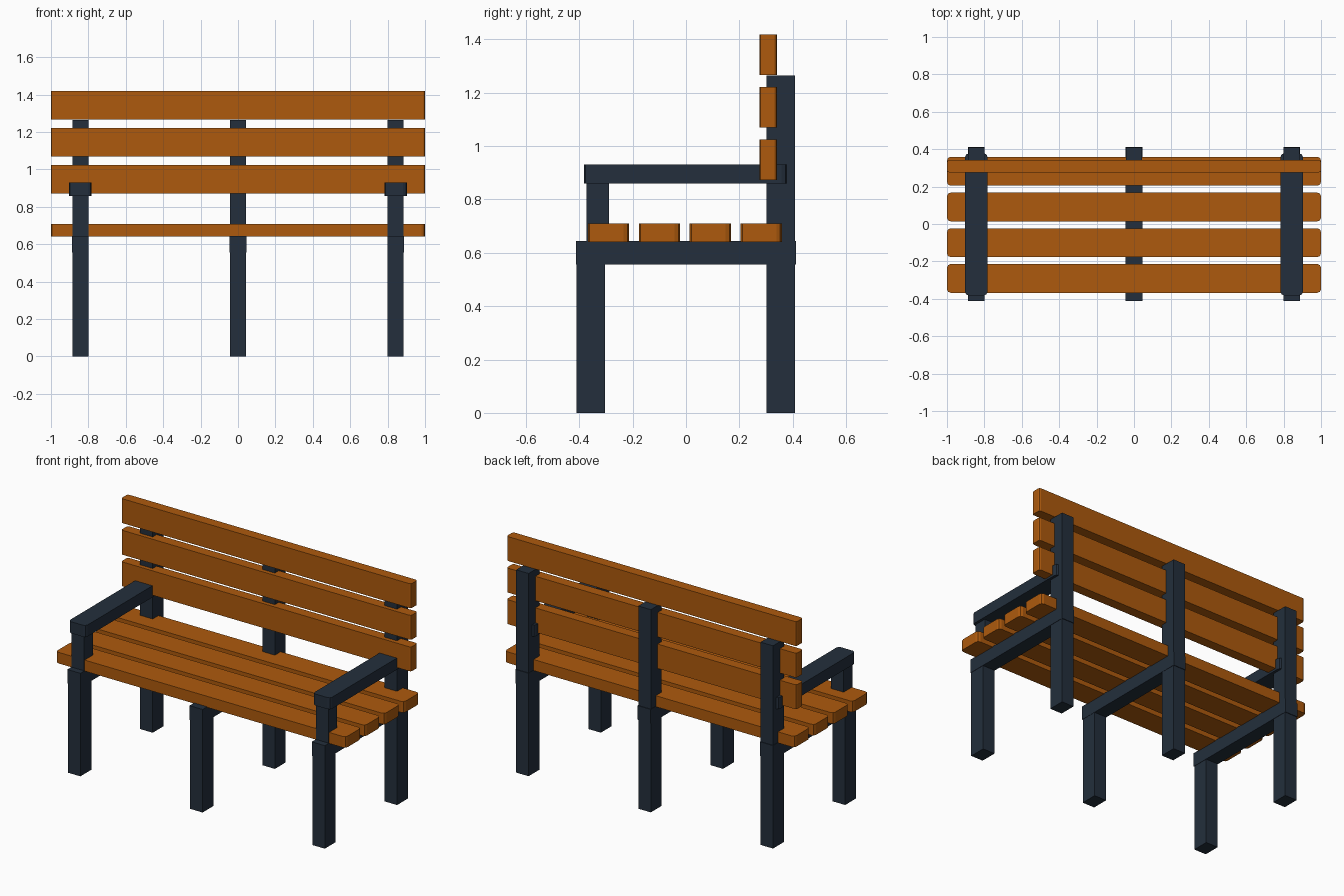
import bpy
import bmesh

cube = bpy.data.objects.get("Cube")
if cube:
    bpy.data.objects.remove(cube, do_unlink=True)


def material(name, color):
    mat = bpy.data.materials.new(name)
    mat.use_nodes = True
    mat.diffuse_color = color
    mat.node_tree.nodes["Principled BSDF"].inputs["Base Color"].default_value = color
    return mat


wood = material("orange_wood", (0.42, 0.102, 0.004, 1))
metal = material("dark_metal", (0.017, 0.028, 0.045, 1))


def box(name, mat, xs, ys, zs, corner=0.0):
    """Box from ranges on each axis, with optional rounding of its upright edges."""
    bm = bmesh.new()
    bmesh.ops.create_cube(bm, size=1)
    center = [(a + b) / 2 for a, b in (xs, ys, zs)]
    size = [b - a for a, b in (xs, ys, zs)]
    bmesh.ops.scale(bm, vec=size, verts=bm.verts)
    if corner:
        upright = [e for e in bm.edges
                   if abs(e.verts[0].co.z - e.verts[1].co.z) > size[2] / 2]
        bmesh.ops.bevel(bm, geom=upright, offset=corner, segments=2,
                        profile=0.5, affect='EDGES')
    mesh = bpy.data.meshes.new(name)
    bm.to_mesh(mesh)
    bm.free()
    mesh.materials.append(mat)
    obj = bpy.data.objects.new(name, mesh)
    obj.location = center
    bpy.context.collection.objects.link(obj)
    return obj


def span(center, width):
    return (center - width / 2, center + width / 2)


# Three frames: front leg, tall back post and seat beam
SIDE_X = 0.843
for side, x in (("right", -SIDE_X), ("middle", 0), ("left", SIDE_X)):
    box(side + "_front_leg", metal, span(x, 0.086), (-0.41, -0.303), (0, 0.6))
    box(side + "_back_post", metal, span(x, 0.086), (0.302, 0.408), (0, 1.264))
    box(side + "_seat_beam", metal, span(x, 0.09), (-0.413, 0.412), (0.556, 0.644))

# Armrests on short front posts
for side, x in (("right", -SIDE_X), ("left", SIDE_X)):
    box(side + "_arm_post", metal, span(x, 0.086), (-0.373, -0.288), (0.64, 0.87))
    box(side + "_armrest", metal, span(x, 0.12), (-0.382, 0.378), (0.859, 0.931), 0.02)

# Seat slats
for i in range(4):
    box(f"seat_slat_{i + 1}", wood, (-1, 1), span(-0.291 + i * 0.191, 0.154),
        (0.64, 0.709), 0.02)

# Backrest slats
for i in range(3):
    box(f"back_slat_{i + 1}", wood, (-1, 1), (0.276, 0.341),
        span(0.948 + i * 0.197, 0.152), 0.012)
